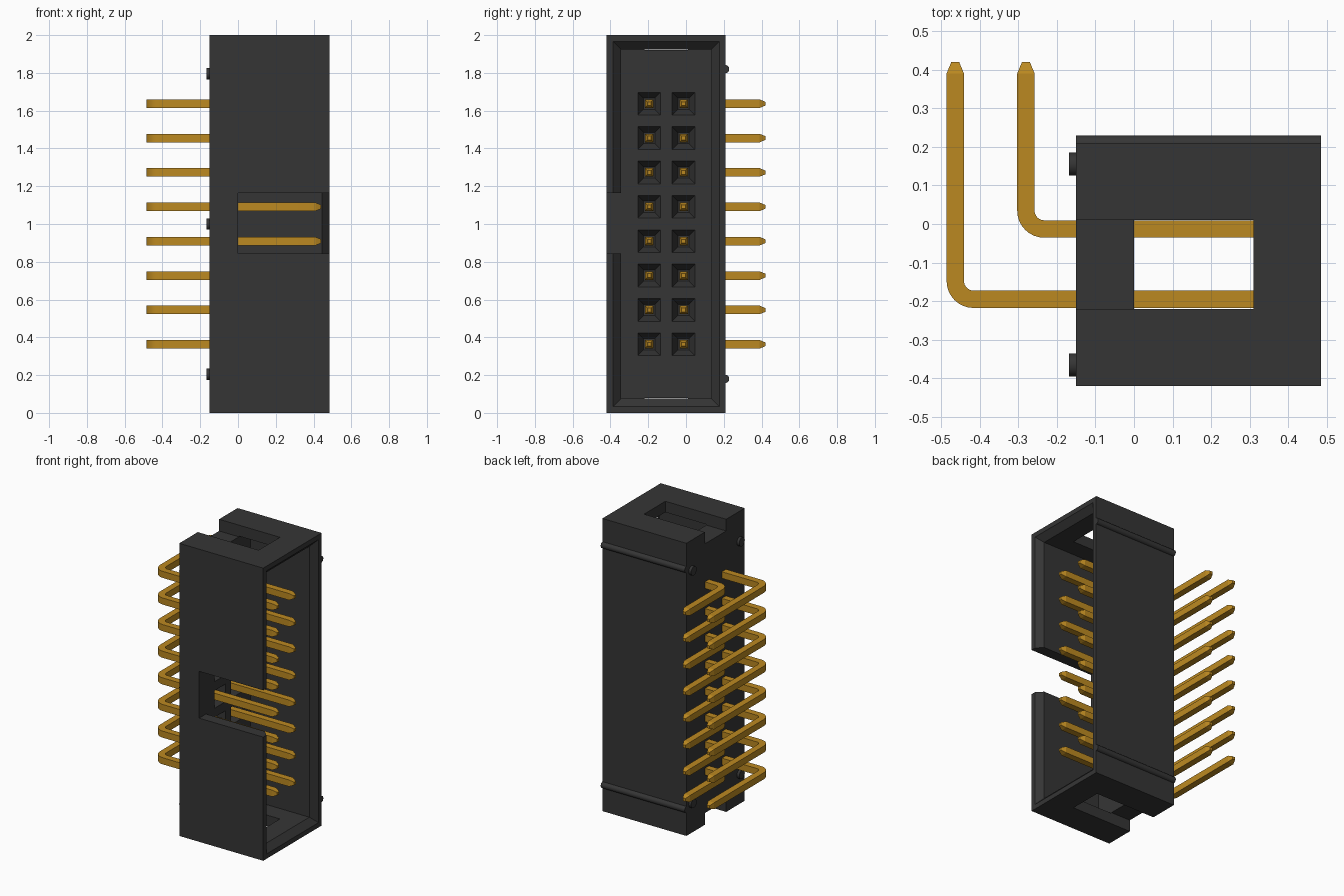
import bpy, bmesh, math
from mathutils import Vector, Matrix

if "Cube" in bpy.data.objects:
    bpy.data.objects.remove(bpy.data.objects["Cube"], do_unlink=True)


def material(name, rgb):
    m = bpy.data.materials.new(name)
    m.diffuse_color = (*rgb, 1)
    m.use_nodes = True
    bsdf = next(n for n in m.node_tree.nodes if n.type == 'BSDF_PRINCIPLED')
    bsdf.inputs["Base Color"].default_value = (*rgb, 1)
    return m


BLACK = material("black plastic", (0.036, 0.036, 0.036))
GOLD = material("gold metal", (0.50, 0.25, 0.015))


def loft(bm, rings):
    """Skin a closed solid over a list of four-point rings."""
    vs = [[bm.verts.new(p) for p in ring] for ring in rings]
    for a, b in zip(vs, vs[1:]):
        for i in range(4):
            j = (i + 1) % 4
            bm.faces.new((a[i], a[j], b[j], b[i]))
    bm.faces.new(vs[0][::-1])
    bm.faces.new(vs[-1])


def rect(x, y0, y1, z0, z1):
    return [(x, y0, z0), (x, y1, z0), (x, y1, z1), (x, y0, z1)]


def mesh_from(bm, name, mat):
    bmesh.ops.recalc_face_normals(bm, faces=bm.faces)
    me = bpy.data.meshes.new(name)
    bm.to_mesh(me)
    bm.free()
    me.materials.append(mat)
    return me


def add(name, me):
    ob = bpy.data.objects.new(name, me)
    bpy.context.collection.objects.link(ob)
    return ob


def solid(name, lofts, mat=BLACK):
    bm = bmesh.new()
    for rings in lofts:
        loft(bm, rings)
    return add(name, mesh_from(bm, name, mat))


def box(x0, x1, y0, y1, z0, z1):
    return [rect(x0, y0, y1, z0, z1), rect(x1, y0, y1, z0, z1)]


def select(ob):
    for o in bpy.context.selected_objects:
        o.select_set(False)
    ob.select_set(True)
    bpy.context.view_layer.objects.active = ob


def cut(ob, name, lofts):
    cutter = solid(name, lofts)
    cutter.hide_render = True
    mod = ob.modifiers.new(name, 'BOOLEAN')
    mod.operation = 'DIFFERENCE'
    mod.solver = 'EXACT'
    mod.object = cutter
    select(ob)
    bpy.ops.object.modifier_apply(modifier=mod.name)
    bpy.data.objects.remove(cutter, do_unlink=True)


def rod(name, x0, x1, y, z, r):
    """Cylinder lying along x."""
    bm = bmesh.new()
    bmesh.ops.create_cone(bm, cap_ends=True, segments=24, radius1=r, radius2=r,
                          depth=x1 - x0)
    bm.transform(Matrix.Translation(((x0 + x1) / 2, y, z)) @ Matrix.Rotation(math.pi / 2, 4, 'Y'))
    ob = add(name, mesh_from(bm, name, BLACK))
    select(ob)
    bpy.ops.object.shade_smooth_by_angle(angle=math.radians(30))


BACK, MOUTH, FRONT, REAR = -0.15, 0.485, -0.42, 0.21
ROWS = ((-0.195, -0.463), (-0.013, -0.28))      # row y, x of its bent leg
HEIGHTS = [1 + (i - 3.5) * 0.182 for i in range(8)]

# Housing: block with an open, chamfered cavity
housing = solid("housing", [box(BACK, MOUTH, FRONT, REAR, 0, 2)])


def inset(x, m):
    return rect(x, FRONT + m, REAR - m, m, 2 - m)


cut(housing, "cavity", [[inset(0, 0.075), inset(0.445, 0.075), inset(0.525, -0.009)]])
# Key slot in the front wall
cut(housing, "key_slot", [box(0, 0.6, -0.6, -0.2, 0.845, 1.165)])
# Windows through both ends, with channels leading to the back
cut(housing, "end_windows", [box(0, 0.31, -0.22, 0.01, -0.1, 2.1)])
cut(housing, "end_channels", [box(-0.2, 0.1, -0.22, 0.01, 1.92, 2.1),
                              box(-0.2, 0.1, -0.22, 0.01, -0.1, 0.08)])


# Tapered recess around every pin in the cavity floor
def funnel(y, z):
    return [rect(x, y - h, y + h, z - h, z + h)
            for x, h in ((-0.06, 0.03), (0, 0.06), (0.01, 0.06))]


cut(housing, "pin_recesses", [funnel(y, z) for y, _ in ROWS for z in HEIGHTS])

# Round ribs along the wall and standoff pegs on the back
for z, end in ((0.18, "lower"), (1.82, "upper")):
    rod(end + "_rib", BACK, MOUTH, 0.207, z, 0.022)
for z, level in ((0.205, "lower"), (1.0, "middle"), (1.795, "upper")):
    for y, side in ((-0.365, "front"), (0.155, "rear")):
        rod(f"{level}_{side}_peg", -0.168, BACK + 0.01, y, z, 0.03)


# Right-angle pins: square wire with tapered tips, swept around a bend
def pin_mesh(name, y, leg_x):
    half, tip, r = 0.0225, 0.01, 0.0475
    stations = [((0.44, y), 0, tip), ((0.41, y), 0, half)]
    for i in range(9):
        a = math.pi / 2 * i / 8
        stations.append(((leg_x + r - r * math.sin(a), y + r - r * math.cos(a)), a, half))
    stations += [((leg_x, 0.39), math.pi / 2, half), ((leg_x, 0.42), math.pi / 2, tip)]
    rings = []
    for (px, py), a, h in stations:
        side = Vector((math.sin(a), math.cos(a), 0)) * h
        up = Vector((0, 0, h))
        c = Vector((px, py, 0))
        rings.append([c - side - up, c + side - up, c + side + up, c - side + up])
    bm = bmesh.new()
    loft(bm, rings)
    return mesh_from(bm, name, GOLD)


for (y, leg_x), row in zip(ROWS, ("front", "rear")):
    me = pin_mesh(row + "_pin", y, leg_x)
    for i, z in enumerate(HEIGHTS):
        pin = add(f"{row}_pin_{i + 1}", me)
        pin.location.z = z
    select(pin)
    bpy.ops.object.shade_smooth_by_angle(angle=math.radians(20))
